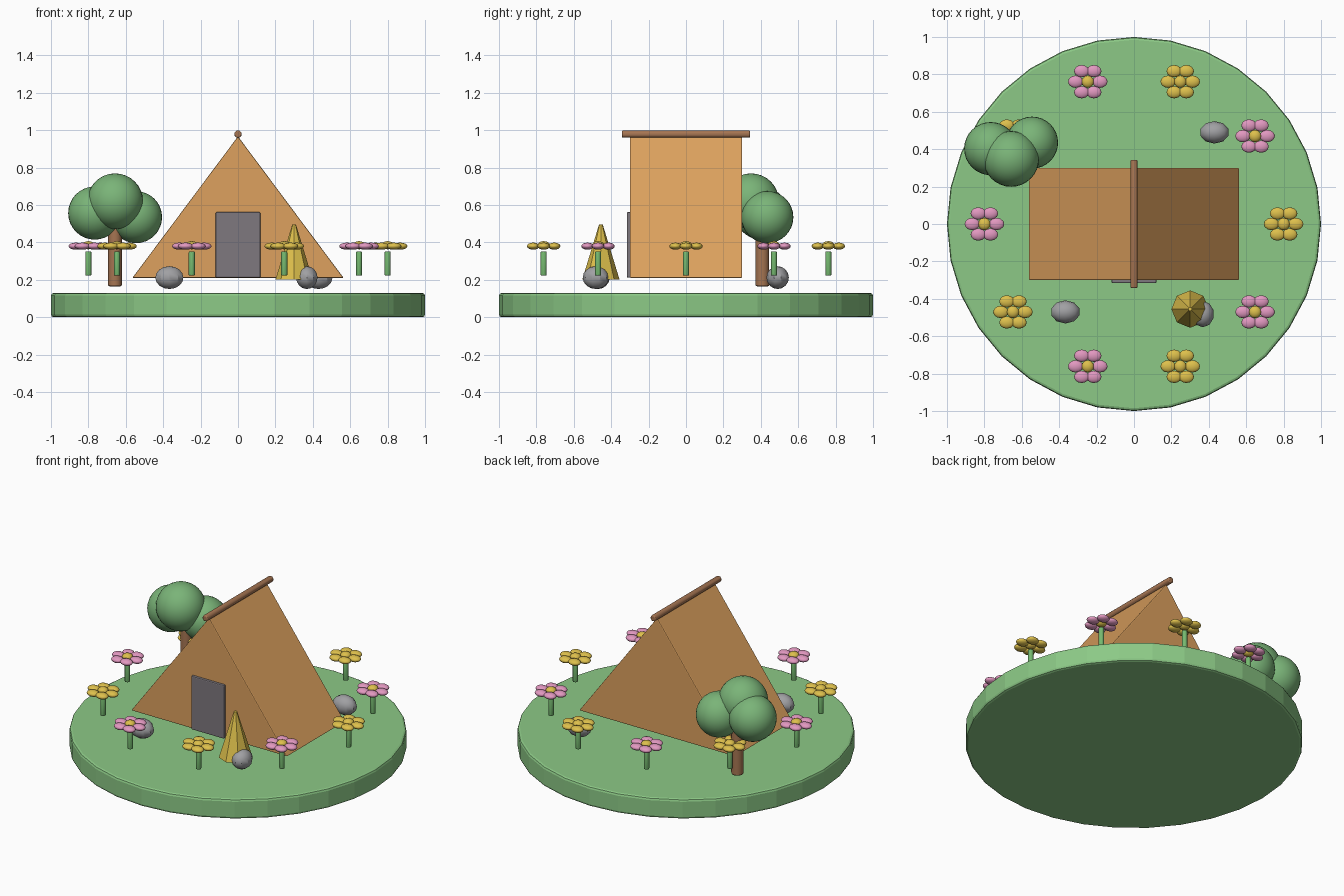
import bpy
import bmesh
from math import cos, sin, radians, pi

cube = bpy.data.objects.get("Cube")
if cube:
    bpy.data.objects.remove(cube, do_unlink=True)


def material(name, *srgb):
    color = [(c / 255 / 12.92 if c < 11 else ((c / 255 + 0.055) / 1.055) ** 2.4) for c in srgb] + [1]
    mat = bpy.data.materials.new(name)
    mat.use_nodes = True
    mat.diffuse_color = color
    mat.node_tree.nodes["Principled BSDF"].inputs["Base Color"].default_value = color
    return mat


GRASS = material("grass green", 140, 201, 134)
LEAF = material("leaf green", 122, 180, 120)
STEM = material("stem green", 118, 186, 112)
CANVAS = material("tan canvas", 221, 161, 94)
WOOD = material("brown wood", 166, 117, 82)
DOOR = material("dark grey door", 126, 120, 126)
STONE = material("grey stone", 160, 160, 163)
PINK = material("petal pink", 226, 152, 192)
YELLOW = material("golden yellow", 222, 192, 76)


def finish(name, mat, bevel=0, smooth=True):
    obj = bpy.context.object
    obj.name = name
    obj.data.materials.append(mat)
    if smooth:
        bpy.ops.object.shade_smooth_by_angle(angle=radians(35))
    if bevel:
        mod = obj.modifiers.new("Soft edges", "BEVEL")
        mod.width = bevel
        mod.segments = 2
        mod.limit_method = "ANGLE"
    return obj


def ball(name, loc, size, mat, segments=24, rings=12):
    bpy.ops.mesh.primitive_uv_sphere_add(segments=segments, ring_count=rings, radius=1, location=loc)
    bpy.context.object.scale = size
    return finish(name, mat)


def rod(name, loc, radius, length, mat, sides=12, bevel=0, tilt=0, smooth=True):
    bpy.ops.mesh.primitive_cylinder_add(vertices=sides, radius=radius, depth=length,
                                        location=loc, rotation=(tilt, 0, 0))
    return finish(name, mat, bevel, smooth)


# Round lawn
rod("lawn_base", (0, 0, 0.065), 1, 0.13, GRASS, 32, 0.015, smooth=False)

# Tent: triangular prism with a ridge pole and a door panel
bm = bmesh.new()
profile = [(-0.565, 0.21), (0.565, 0.21), (0, 0.967)]
face = bm.faces.new([bm.verts.new((x, -0.3, z)) for x, z in profile])
extruded = bmesh.ops.extrude_face_region(bm, geom=[face])["geom"]
bmesh.ops.translate(bm, verts=[g for g in extruded if isinstance(g, bmesh.types.BMVert)], vec=(0, 0.6, 0))
bmesh.ops.recalc_face_normals(bm, faces=bm.faces)
mesh = bpy.data.meshes.new("tent")
bm.to_mesh(mesh)
bm.free()
tent = bpy.data.objects.new("tent", mesh)
bpy.context.collection.objects.link(tent)
bpy.context.view_layer.objects.active = tent
finish("tent", CANVAS, 0.006, smooth=False)

rod("ridge_pole", (0, 0, 0.979), 0.02, 0.685, WOOD, 12, 0.006, tilt=pi / 2)

bpy.ops.mesh.primitive_cube_add(size=1, location=(0, -0.305, 0.387))
bpy.context.object.dimensions = (0.24, 0.022, 0.35)
bpy.ops.object.transform_apply(location=False, rotation=False, scale=True)
finish("tent_door", DOOR, 0.006, smooth=False)

# Tree
rod("tree_trunk", (-0.658, 0.408, 0.333), 0.037, 0.335, WOOD, 12, 0.008)
for i, (x, y, z, r) in enumerate([(-0.657, 0.348, 0.62, 0.149),
                                  (-0.766, 0.403, 0.557, 0.142),
                                  (-0.545, 0.435, 0.535, 0.139)]):
    ball(f"tree_crown_{i + 1}", (x, y, z), (r, r, r), LEAF, 32, 16)

# Stones
for i, (x, y, sx, sy) in enumerate([(-0.367, -0.47, 0.079, 0.062),
                                    (0.368, -0.482, 0.06, 0.07),
                                    (0.43, 0.49, 0.079, 0.06)]):
    ball(f"stone_{i + 1}", (x, y, 0.212), (sx, sy, 0.061), STONE, 10, 8)

# Small faceted cone by the door
bpy.ops.mesh.primitive_cone_add(vertices=8, radius1=0.1, radius2=0.01, depth=0.295,
                                location=(0.3, -0.455, 0.348))
finish("straw_cone", YELLOW, smooth=False)

# Ring of flowers in alternating colours
for i in range(10):
    angle = i * pi / 5
    x, y = 0.8 * cos(angle), 0.8 * sin(angle)
    rod(f"flower_stem_{i + 1}", (x, y, 0.287), 0.017, 0.128, STEM, 10, 0.004)
    for k in range(6):
        a = k * pi / 3
        ball(f"flower_{i + 1}_petal_{k + 1}", (x + 0.065 * cos(a), y + 0.065 * sin(a), 0.38),
             (0.041, 0.033, 0.019), PINK if i % 2 else YELLOW, 12, 8)
    ball(f"flower_heart_{i + 1}", (x, y, 0.385), (0.033, 0.033, 0.022), YELLOW, 12, 8)
